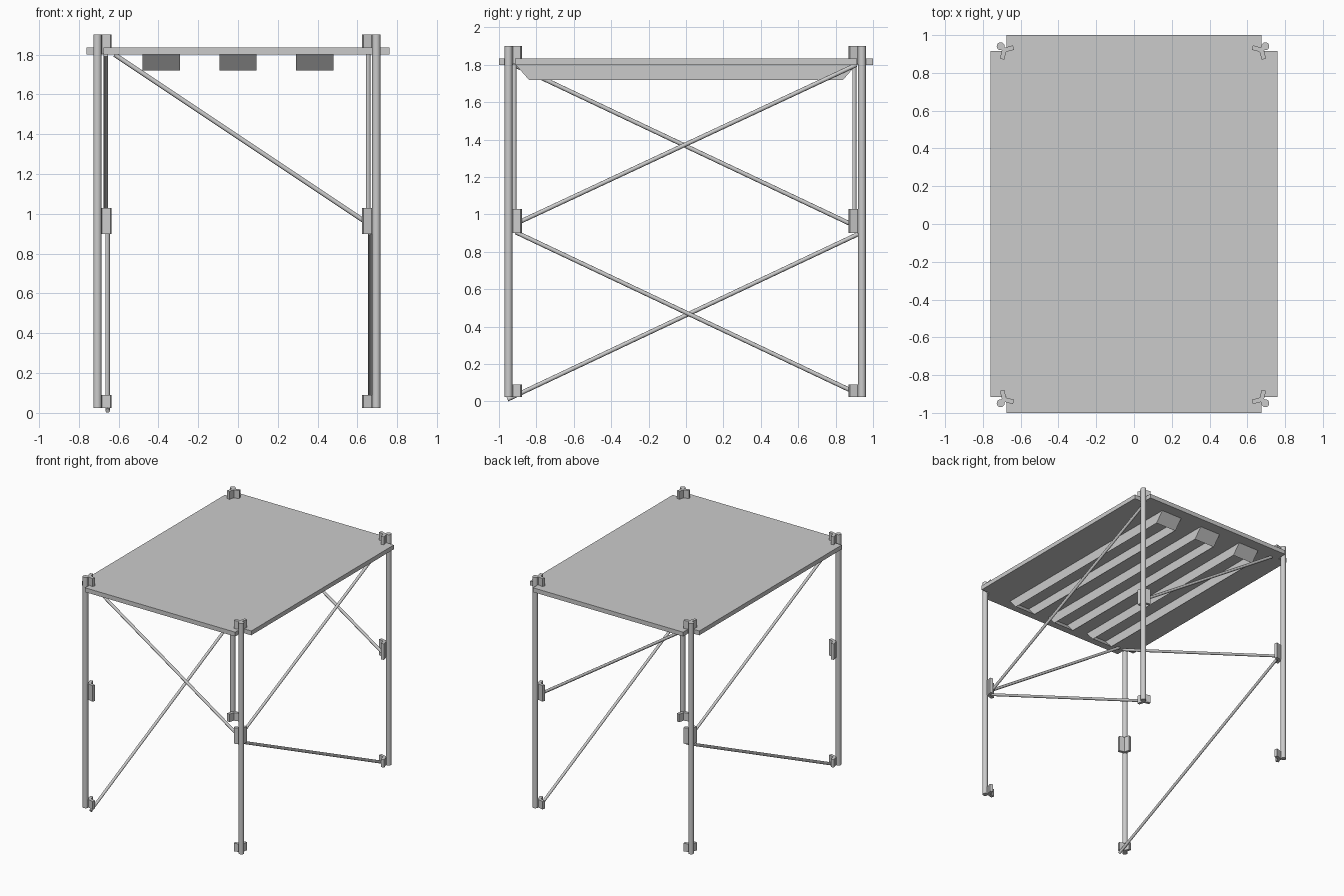
import bpy, bmesh, math
from mathutils import Vector

if "Cube" in bpy.data.objects:
    bpy.data.objects.remove(bpy.data.objects["Cube"])


def finish(name, bm, smooth=False):
    bmesh.ops.recalc_face_normals(bm, faces=bm.faces)
    me = bpy.data.meshes.new(name)
    bm.to_mesh(me)
    bm.free()
    ob = bpy.data.objects.new(name, me)
    bpy.context.collection.objects.link(ob)
    if smooth:
        bpy.context.view_layer.objects.active = ob
        ob.select_set(True)
        bpy.ops.object.shade_smooth_by_angle(angle=math.radians(50))
        ob.select_set(False)
    return ob


def prism(name, pts, z0, z1):
    """Extrude a flat outline from z0 to z1."""
    bm = bmesh.new()
    f = bm.faces.new([bm.verts.new((x, y, z0)) for x, y in pts])
    r = bmesh.ops.extrude_face_region(bm, geom=[f])
    top = [v for v in r["geom"] if isinstance(v, bmesh.types.BMVert)]
    bmesh.ops.translate(bm, verts=top, vec=(0, 0, z1 - z0))
    return finish(name, bm)


def tube(name, a, b, radius, sides):
    a, b = Vector(a), Vector(b)
    bm = bmesh.new()
    bmesh.ops.create_cone(bm, cap_ends=True, segments=sides, radius1=radius,
                          radius2=radius, depth=(b - a).length)
    rot = (b - a).to_track_quat('Z', 'Y').to_matrix().to_4x4()
    bmesh.ops.transform(bm, matrix=rot, verts=bm.verts)
    bmesh.ops.translate(bm, verts=bm.verts, vec=(a + b) / 2)
    return finish(name, bm, True)


# platform with notched corners
W, L, NX, NY = 0.76, 1.0, 0.675, 0.915
outline = []
for sx, sy in ((1, 1), (-1, 1), (-1, -1), (1, -1)):
    corner = [(sx * W, sy * NY), (sx * NX, sy * NY), (sx * NX, sy * L)]
    outline += corner if sx * sy > 0 else corner[::-1]
prism("platform", outline, 1.80, 1.835)

# open-bottomed channels with sloped ends under the platform
for i, cx in enumerate((-0.385, 0, 0.385)):
    bm = bmesh.new()
    rings = []
    for z, hy in ((1.80, 0.91), (1.72, 0.84)):
        rings.append([bm.verts.new((cx + x * 0.094, y * hy, z))
                      for x, y in ((-1, -1), (1, -1), (1, 1), (-1, 1))])
    bm.faces.new(rings[0])
    for k in range(4):
        n = (k + 1) % 4
        bm.faces.new((rings[0][k], rings[0][n], rings[1][n], rings[1][k]))
    ob = finish(f"platform_channel_{i + 1}", bm)
    mod = ob.modifiers.new("thickness", 'SOLIDIFY')
    mod.thickness = 0.004

# corner posts, each with three Y-section brackets
for nx, sx, lx in (("left", 1, -0.706), ("right", -1, 0.695)):
    for ny, sy, ly in (("front", 1, -0.949), ("back", -1, 0.941)):
        tag = f"{ny}_{nx}"
        tube(f"{tag}_post", (lx, ly, 0.025), (lx, ly, 1.90), 0.021, 16)
        hx, hy, w = lx + 0.02 * sx, ly + 0.02 * sy, 0.012
        pts = []
        for deg, length in ((-15, 0.05), (105, 0.05), (225, 0.043)):
            t = math.radians(deg)
            c, s = math.cos(t), math.sin(t)
            m = t + math.radians(60)
            rj = w / math.sin(math.radians(60))
            local = [(length * c + w * s, length * s - w * c),
                     (length * c - w * s, length * s + w * c),
                     (rj * math.cos(m), rj * math.sin(m))]
            pts += [(hx + sx * px, hy + sy * py) for px, py in local]
        for level, z0, z1 in (("lower", 0.025, 0.09), ("middle", 0.90, 1.03),
                              ("upper", 1.805, 1.90)):
            prism(f"{tag}_{level}_bracket", pts, z0, z1)

# diagonal braces
braces = {
    "front_brace": ((-0.62, -0.918, 1.80), (0.67, -0.918, 0.94)),
    "back_brace": ((-0.62, 0.90, 1.80), (0.67, 0.90, 0.94)),
    "left_upper_brace": ((-0.665, -0.92, 1.80), (-0.665, 0.91, 0.935)),
    "left_lower_brace": ((-0.655, -0.955, 0.011), (-0.655, 0.92, 0.895)),
    "right_upper_brace": ((0.655, -0.90, 0.955), (0.655, 0.91, 1.80)),
    "right_lower_brace": ((0.663, -0.91, 0.905), (0.663, 0.90, 0.05)),
}
for name, (a, b) in braces.items():
    tube(name, a, b, 0.0115, 10)
